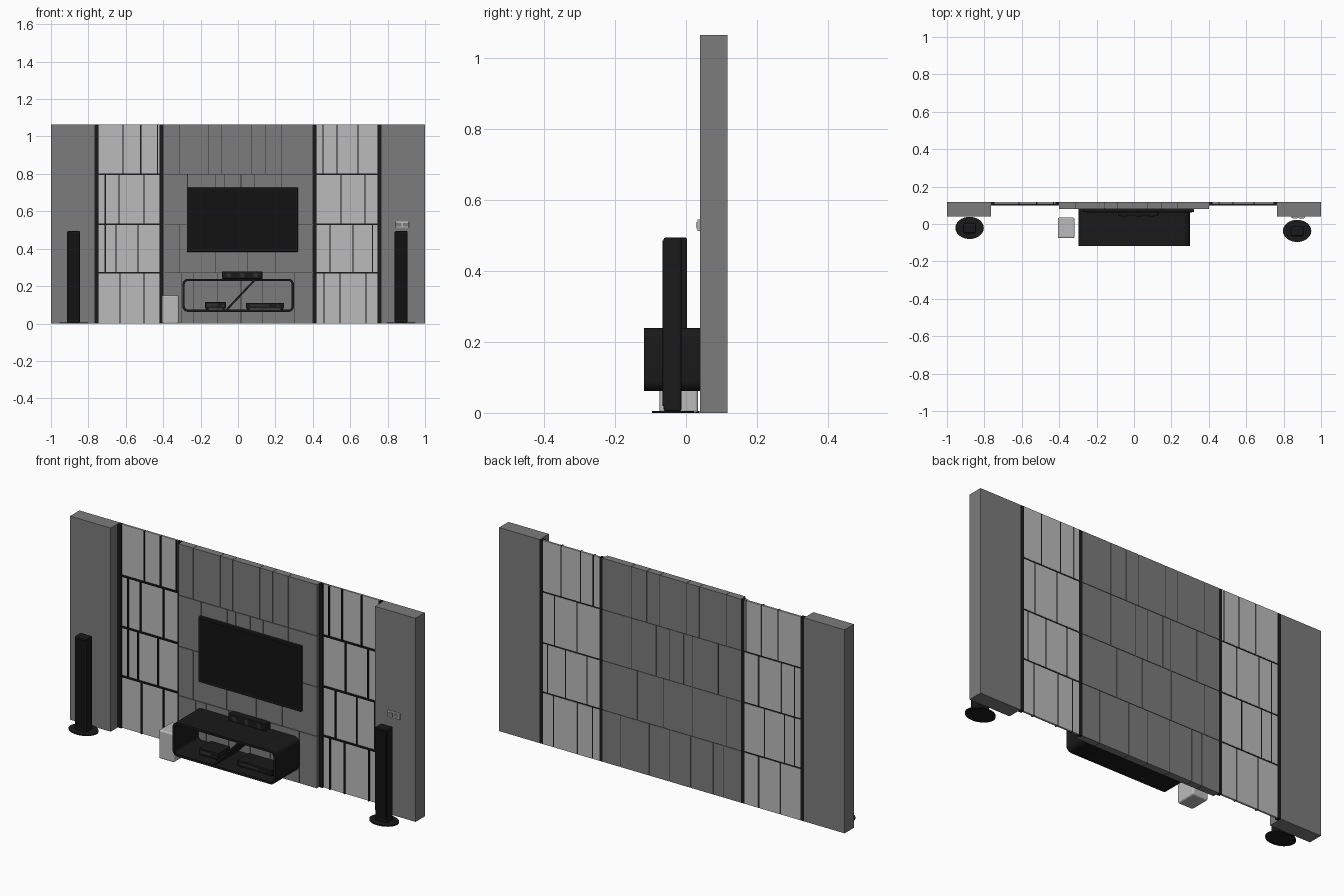
import bpy, bmesh, math
from mathutils import Vector

if "Cube" in bpy.data.objects:
    bpy.data.objects.remove(bpy.data.objects["Cube"])


def material(name, v):
    m = bpy.data.materials.new(name)
    m.diffuse_color = (v, v, v, 1)
    m.use_nodes = True
    m.node_tree.nodes["Principled BSDF"].inputs["Base Color"].default_value = m.diffuse_color
    return m


WALL = material("wall_grey", 0.2)
LIGHT = material("light_stone", 0.5)
BLACK = material("black", 0.01)
SCREEN = material("screen_black", 0.006)
TRIM = material("dark_trim", 0.03)

H = 1.065          # wall height
BACK = 0.117       # rear plane of the wall
ROWS = [0, 0.272, 0.53, 0.797, H]


def finish(name, bm, mat, smooth=False):
    bmesh.ops.recalc_face_normals(bm, faces=bm.faces)
    me = bpy.data.meshes.new(name)
    bm.to_mesh(me)
    bm.free()
    me.materials.append(mat)
    ob = bpy.data.objects.new(name, me)
    bpy.context.collection.objects.link(ob)
    if smooth:
        bpy.context.view_layer.objects.active = ob
        ob.select_set(True)
        bpy.ops.object.shade_smooth_by_angle()
        ob.select_set(False)
    return ob


def add_box(bm, x, y, z):
    vs = bmesh.ops.create_cube(bm, size=1)["verts"]
    for v in vs:
        v.co = Vector([(r[0] + r[1]) / 2 + c * (r[1] - r[0]) for r, c in zip((x, y, z), v.co)])
    return vs


def boxes(name, parts, mat, bevel=0, segments=2):
    bm = bmesh.new()
    for p in parts:
        add_box(bm, *p)
    ob = finish(name, bm, mat)
    if bevel:
        b = ob.modifiers.new("bevel", "BEVEL")
        b.width, b.segments = bevel, segments
    return ob


def cylinder(name, loc, rx, ry, depth, mat, axis="Z", sides=32):
    bm = bmesh.new()
    bmesh.ops.create_cone(bm, cap_ends=True, segments=sides, radius1=1, radius2=1, depth=depth)
    for v in bm.verts:
        v.co.x *= rx
        v.co.y *= ry
        if axis == "Y":
            v.co = Vector((v.co.x, v.co.z, v.co.y))
        v.co += Vector(loc)
    return finish(name, bm, mat, True)


def tiles(x0, x1, cuts, y0, y1, gx, gz):
    """Rows of tiles, split at the given x positions."""
    out = []
    for r, row in enumerate(cuts):
        za = ROWS[r] + (gz / 2 if r else 0)
        zb = ROWS[r + 1] - (gz / 2 if r < 3 else 0)
        xs = [x0] + row + [x1]
        for i in range(len(xs) - 1):
            out.append(((xs[i] + (gx / 2 if i else 0), xs[i + 1] - (gx / 2 if i < len(row) else 0)),
                        (y0, y1), (za, zb)))
    return out


def rounded(x0, x1, z0, z1, r, n=6):
    pts = []
    for cx, cz, a in ((x1 - r, z1 - r, 0), (x0 + r, z1 - r, 90), (x0 + r, z0 + r, 180), (x1 - r, z0 + r, 270)):
        for i in range(n + 1):
            t = math.radians(a + 90 * i / n)
            pts.append((cx + r * math.cos(t), cz + r * math.sin(t)))
    return pts


# Outer pillars
for side, xr in (("left", (-1, -0.765)), ("right", (0.765, 1))):
    boxes(side + "_pillar", [(xr, (0.04, BACK), (0, H))], WALL)

# Central tiled wall with narrow joints, and a thin core inside the joints
centre = [[-0.3, -0.24, -0.11, 0.016, 0.13, 0.3],
          [-0.315, -0.12, 0.05, 0.2],
          [-0.27, -0.118, -0.07, 0.016, 0.09, 0.235],
          [-0.315, -0.16, -0.086, 0.07, 0.145, 0.235]]
boxes("centre_wall_tiles", tiles(-0.4, 0.4, centre, 0.08, BACK, 0.003, 0.003), WALL)
boxes("centre_wall_core", [((-0.399, 0.399), (0.084, 0.115), (0.001, H - 0.001))], TRIM)

# Light side panels with black bars in the joints and posts at the edges
side_cuts = {
    "left": (-0.745, -0.42, [[-0.63, -0.503], [-0.71, -0.652, -0.535], [-0.71, -0.636, -0.503], [-0.615, -0.52, -0.43]]),
    "right": (0.42, 0.745, [[0.46, 0.545, 0.685], [0.492, 0.615, 0.72], [0.55, 0.68], [0.455, 0.53, 0.642]]),
}
for side, (x0, x1, cuts) in side_cuts.items():
    boxes(side + "_panel_tiles", tiles(x0, x1, cuts, 0.107, BACK, 0.006, 0.008), LIGHT)
    bars = [((x0, x1), (0.1, BACK - 0.001), (z - 0.004, z + 0.004)) for z in ROWS[1:4]]
    for r, row in enumerate(cuts):
        bars += [((x - 0.003, x + 0.003), (0.1, BACK - 0.001), (ROWS[r], ROWS[r + 1])) for x in row]
    boxes(side + "_panel_bars", bars, BLACK)
    boxes(side + "_panel_posts", [((x0 - 0.02, x0), (0.098, BACK), (0, H)),
                                  ((x1, x1 + 0.02), (0.098, BACK), (0, H))], BLACK)

# Television: frame, screen
boxes("television_body", [((-0.273, 0.32), (0.063, 0.08), (0.383, 0.726))], BLACK, 0.003)
boxes("television_screen", [((-0.263, 0.31), (0.0615, 0.066), (0.396, 0.716))], SCREEN)

# Console: open rounded tube
bm = bmesh.new()
rings = []
for y in (-0.118, 0.08):
    for inset, r in ((0, 0.03), (0.012, 0.018)):
        rings.append([bm.verts.new((x, y, z)) for x, z in
                      rounded(-0.297 + inset, 0.299 - inset, 0.062 + inset, 0.239 - inset, r)])
fo, fi, bo, bi = rings
for a, b in ((fo, fi), (fi, bi), (bi, bo), (bo, fo)):
    for i in range(len(a)):
        j = (i + 1) % len(a)
        bm.faces.new((a[i], a[j], b[j], b[i]))
finish("console_shell", bm, BLACK, True)

# Console: slanted divider
bm = bmesh.new()
prof = [(-0.068, 0.073), (-0.054, 0.073), (0.092, 0.228), (0.078, 0.228)]
f = bm.faces.new([bm.verts.new((x, -0.116, z)) for x, z in prof])
ext = bmesh.ops.extrude_face_region(bm, geom=[f])["geom"]
bmesh.ops.translate(bm, vec=(0, 0.194, 0), verts=[v for v in ext if isinstance(v, bmesh.types.BMVert)])
finish("console_divider", bm, BLACK)

# Media boxes inside the console
for name, x0, x1, z1 in (("left_media_box", -0.177, -0.065, 0.114), ("right_media_box", 0.043, 0.246, 0.11)):
    boxes(name, [((x0, x1), (-0.07, 0.03), (0.08, z1))], BLACK, 0.002)
    w = x1 - x0
    boxes(name + "_front", [((x0 + 0.1 * w, x0 + 0.6 * w), (-0.072, -0.068), (0.092, z1 - 0.008))], TRIM)
    boxes(name + "_feet", [((x, x + 0.012), (y, y + 0.012), (0.074, 0.081))
                           for x in (x0 + 0.006, x1 - 0.018) for y in (-0.062, 0.01)], BLACK)
    cylinder(name + "_knob", (x1 - 0.15 * w, -0.073, 0.095), 0.007, 0.007, 0.006, TRIM, "Y", 16)

# Centre speaker on top of the console
boxes("centre_speaker", [((-0.086, 0.13), (0.042, 0.079), (0.239, 0.278))], BLACK, 0.003)
for i, x in enumerate((-0.05, 0.022, 0.094)):
    cylinder("centre_speaker_cone_%d" % i, (x, 0.0415, 0.2585), 0.013, 0.013, 0.004, TRIM, "Y", 20)

# Tower speakers on oval feet
for side, x, y in (("left", -0.879, -0.021), ("right", 0.872, -0.037)):
    cylinder(side + "_tower_foot", (x, y, 0.003), 0.076, 0.059, 0.006, BLACK)
    boxes(side + "_tower_speaker", [((x - 0.034, x + 0.034), (y - 0.026, y + 0.024), (0.005, 0.494))], BLACK, 0.005)
    boxes(side + "_tower_grille", [((x - 0.03, x + 0.03), (y - 0.029, y - 0.024), (0.02, 0.486))], SCREEN)

# Floor bass box
boxes("bass_box", [((-0.407, -0.318), (-0.075, 0.034), (0, 0.15))], LIGHT, 0.008, 3)

# Wall socket plate on the right pillar
boxes("socket_plate", [((0.843, 0.913), (0.032, 0.04), (0.512, 0.545))], LIGHT, 0.002)
boxes("socket_inserts", [((x - 0.013, x + 0.013), (0.03, 0.034), (0.519, 0.538)) for x in (0.861, 0.895)], WALL)
